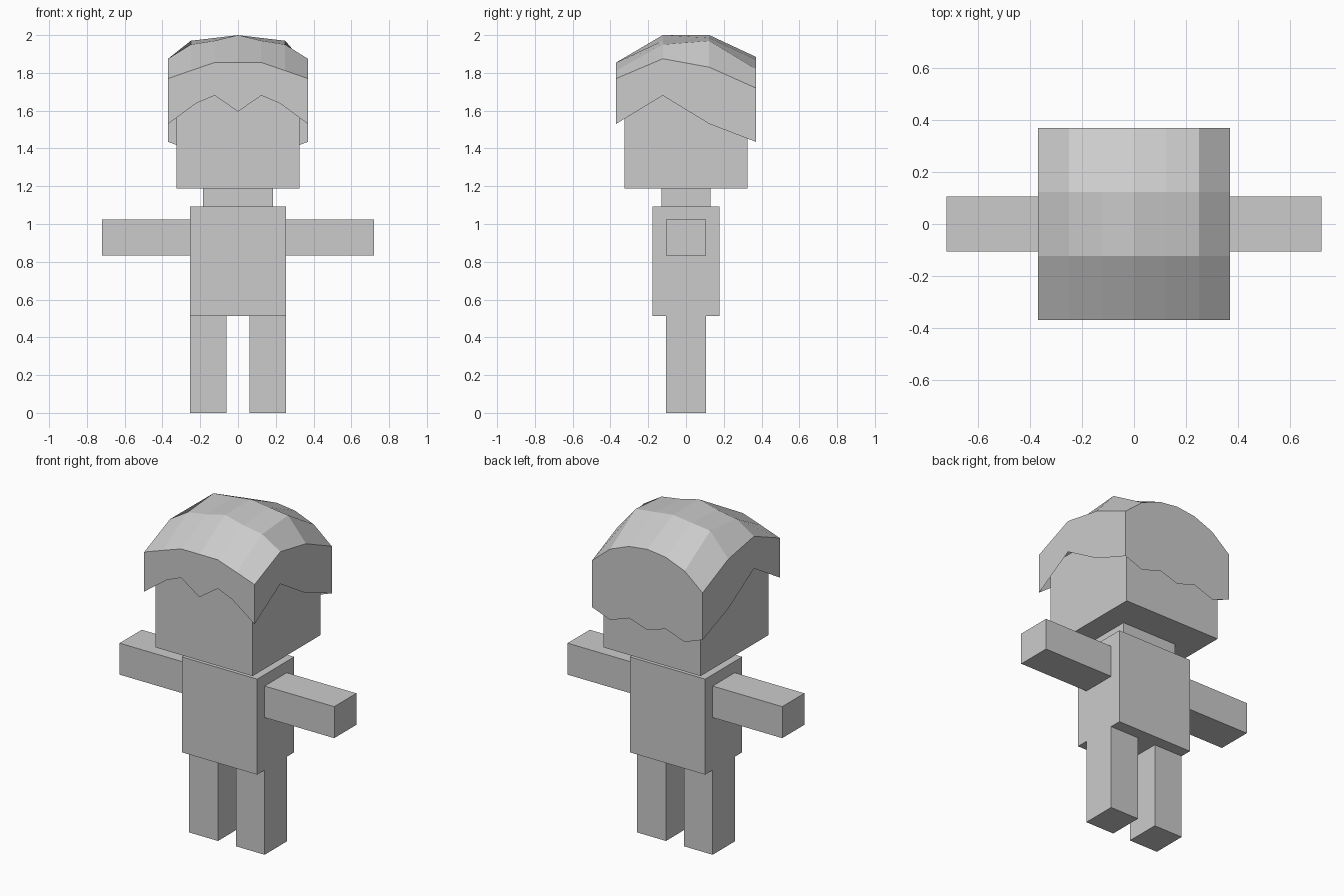
import bpy, bmesh

cube = bpy.data.objects.get("Cube")
if cube:
    bpy.data.objects.remove(cube, do_unlink=True)

grey = bpy.data.materials.new("plain_grey")
grey.diffuse_color = (0.6, 0.6, 0.6, 1)
grey.use_nodes = True
grey.node_tree.nodes["Principled BSDF"].inputs["Base Color"].default_value = (0.6, 0.6, 0.6, 1)


def finish(name, bm):
    """Turn a bmesh into a flat-shaded object."""
    bmesh.ops.recalc_face_normals(bm, faces=bm.faces)
    mesh = bpy.data.meshes.new(name)
    bm.to_mesh(mesh)
    bm.free()
    mesh.materials.append(grey)
    obj = bpy.data.objects.new(name, mesh)
    bpy.context.collection.objects.link(obj)
    return obj


def box(name, x0, x1, half_y, z0, z1):
    """Box centred on y = 0."""
    bm = bmesh.new()
    bmesh.ops.create_cube(bm, size=1)
    for v in bm.verts:
        v.co.x = x0 + (v.co.x + 0.5) * (x1 - x0)
        v.co.y *= 2 * half_y
        v.co.z = z0 + (v.co.z + 0.5) * (z1 - z0)
    return finish(name, bm)


# Body and head
box("torso", -0.253, 0.253, 0.177, 0.513, 1.092)
box("neck", -0.184, 0.184, 0.13, 1.092, 1.187)
box("head", -0.326, 0.326, 0.326, 1.187, 1.70)

# Limbs
for side, s in (("left", 1), ("right", -1)):
    box(side + "_arm", *sorted((s * 0.253, s * 0.72)), 0.106, 0.832, 1.023)
    box(side + "_leg", *sorted((s * 0.06, s * 0.253)), 0.106, 0, 0.513)

# Hair: faceted crown, heights listed from the centre outwards for each row
W = 0.37
COLS = (0, 0.123, 0.25, W)
ROWS = (-W, -0.123, 0.123, W)
CROWN = ((1.855, 1.855, 1.812, 1.77),
         (2.0, 1.97, 1.95, 1.875),
         (2.0, 1.985, 1.97, 1.83),
         (1.885, 1.87, 1.82, 1.72))
# Jagged lower edges
FRINGE = ((0, 1.595), (0.123, 1.68), (0.22, 1.64), (W, 1.53))
NAPE = ((0, 1.395), (0.123, 1.435), (0.25, 1.39), (W, 1.435))
SIDE = (1.53, 1.68, 1.53, 1.435)


def mirrored(pairs):
    """Extend centre-to-edge (x, z) pairs across x = 0."""
    return [(-x, z) for x, z in reversed(pairs[1:])] + list(pairs)


bm = bmesh.new()
top = [[bm.verts.new((x, y, z)) for x, z in mirrored(list(zip(COLS, zs)))]
       for y, zs in zip(ROWS, CROWN)]


def strip(a, b):
    """Join two equal rows of vertices with quads."""
    for i in range(len(a) - 1):
        bm.faces.new((a[i], a[i + 1], b[i + 1], b[i]))


for r in range(3):
    strip(top[r], top[r + 1])
front = [bm.verts.new((x, -W, z)) for x, z in mirrored(FRINGE)]
back = [bm.verts.new((x, W, z)) for x, z in mirrored(NAPE)]
strip(front, top[0])
strip(top[3], back)
for i, x in ((0, -W), (-1, W)):
    middle = [bm.verts.new((x, ROWS[k], SIDE[k])) for k in (1, 2)]
    strip([row[i] for row in top], [front[i]] + middle + [back[i]])
finish("hair", bm)
